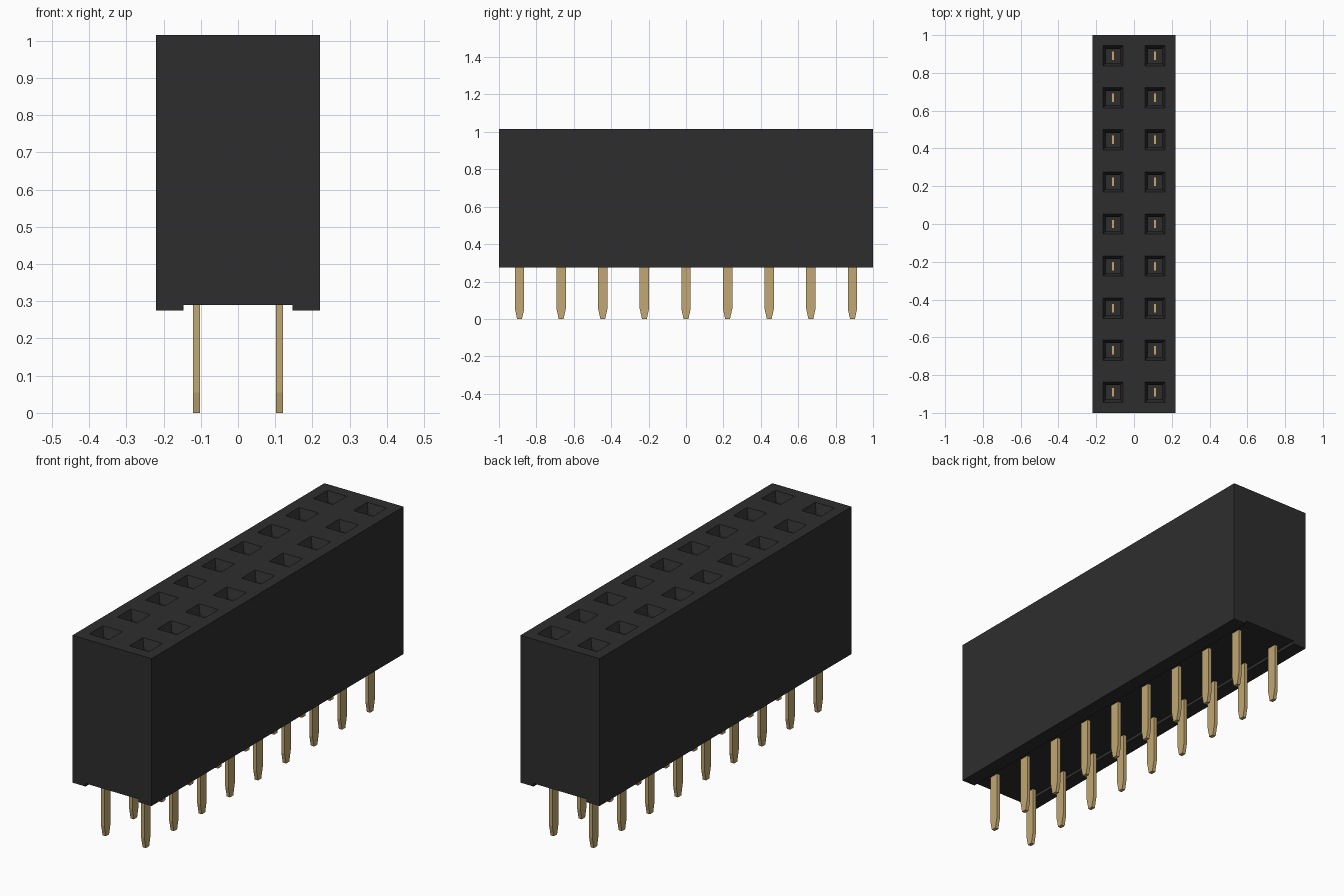
import bpy
import bmesh
from mathutils import Vector

cube = bpy.data.objects.get("Cube")
if cube:
    bpy.data.objects.remove(cube, do_unlink=True)

PITCH = 0.2225
ROWS = 9
TOP = 1.015
HOLE = 0.054  # half width of a socket mouth
centres = [(x, (i - (ROWS - 1) / 2) * PITCH)
           for x in (-PITCH / 2, PITCH / 2) for i in range(ROWS)]


def make_material(name, colour, roughness):
    mat = bpy.data.materials.new(name)
    mat.use_nodes = True
    mat.diffuse_color = (*colour, 1)
    node = mat.node_tree.nodes["Principled BSDF"]
    node.inputs["Base Color"].default_value = (*colour, 1)
    node.inputs["Roughness"].default_value = roughness
    return mat


def add_object(name, bm, mat):
    bmesh.ops.recalc_face_normals(bm, faces=bm.faces)
    mesh = bpy.data.meshes.new(name)
    bm.to_mesh(mesh)
    bm.free()
    mesh.materials.append(mat)
    obj = bpy.data.objects.new(name, mesh)
    bpy.context.collection.objects.link(obj)
    return obj


def extrude_profile(bm, points, offset):
    """Fill a closed outline and extrude it by an offset."""
    face = bm.faces.new([bm.verts.new(p) for p in points])
    result = bmesh.ops.extrude_face_region(bm, geom=[face])
    verts = [g for g in result["geom"] if isinstance(g, bmesh.types.BMVert)]
    bmesh.ops.translate(bm, verts=verts, vec=offset)


black = make_material("black plastic", (0.027, 0.027, 0.027), 0.6)
gold = make_material("gold metal", (0.54, 0.39, 0.17), 0.4)

# Housing: block with a shallow channel along its underside
bm = bmesh.new()
half = [(0.147, 0.29), (0.147, 0.275), (0.22, 0.275), (0.22, TOP)]
outline = half + [(-x, z) for x, z in reversed(half)]
extrude_profile(bm, [(x, -1, z) for x, z in outline], (0, 2, 0))
bm.normal_update()


def top_faces():
    return [f for f in bm.faces if all(v.co.z > TOP - 0.001 for v in f.verts)]


# Cut the top along the socket edges
for axis in (0, 1):
    normal = Vector((1 - axis, axis, 0))
    for value in sorted({round(c[axis], 4) for c in centres}):
        for side in (-HOLE, HOLE):
            faces = top_faces()
            edges = {e for f in faces for e in f.edges}
            verts = {v for f in faces for v in f.verts}
            bmesh.ops.bisect_plane(bm, geom=[*verts, *edges, *faces], dist=1e-5,
                                   plane_co=normal * (value + side), plane_no=normal)

# Sockets: a tapered mouth leading to a straight shaft
mouths = []
for face in top_faces():
    mid = face.calc_center_median()
    if any(abs(mid.x - x) < 0.01 and abs(mid.y - y) < 0.01 for x, y in centres):
        mouths.append(face)
bmesh.ops.recalc_face_normals(bm, faces=bm.faces)
bmesh.ops.inset_individual(bm, faces=mouths, thickness=0.023, depth=0)
bmesh.ops.translate(bm, verts=[v for f in mouths for v in f.verts], vec=(0, 0, -0.045))
shafts = bmesh.ops.extrude_discrete_faces(bm, faces=mouths)["faces"]
bmesh.ops.translate(bm, verts=[v for f in shafts for v in f.verts], vec=(0, 0, -0.4))
add_object("housing", bm, black)

# Contact pins: flat blades with tapered tips, reaching up into the sockets
blade = [(0.013, 0), (0.025, 0.055), (0.025, 0.8)]
blade += [(-y, z) for y, z in reversed(blade)]
for number, (x, y) in enumerate(centres, 1):
    bm = bmesh.new()
    extrude_profile(bm, [(x - 0.009, y + dy, z) for dy, z in blade], (0.018, 0, 0))
    add_object(f"contact_pin_{number}", bm, gold)
